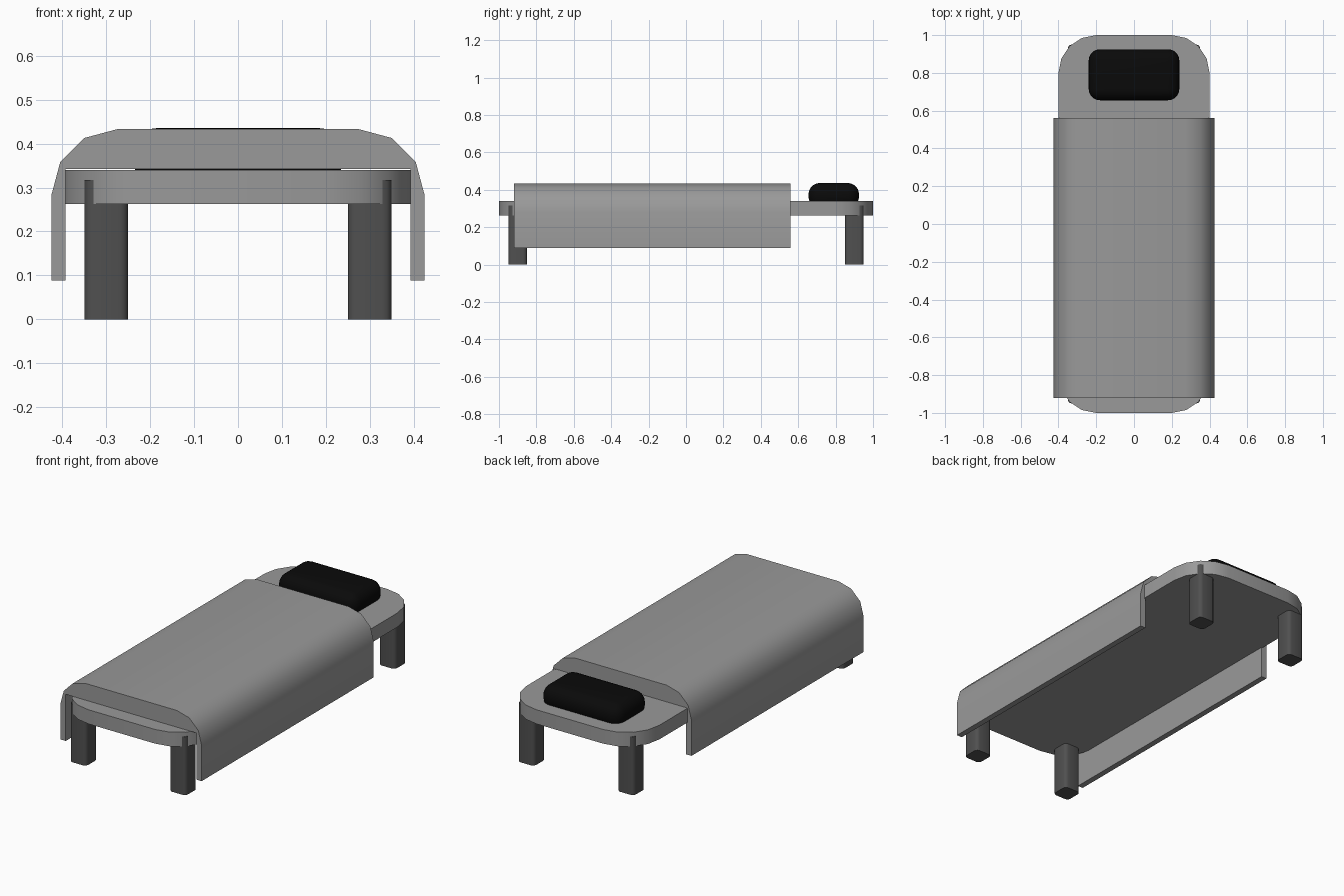
import bpy, bmesh
from math import sin, cos, pi, radians

cube = bpy.data.objects.get("Cube")
if cube:
    bpy.data.objects.remove(cube, do_unlink=True)


def material(name, value):
    m = bpy.data.materials.new(name)
    m.use_nodes = True
    colour = (value, value, value, 1)
    m.diffuse_color = colour
    m.node_tree.nodes["Principled BSDF"].inputs["Base Color"].default_value = colour
    return m


grey = material("grey", 0.32)
charcoal = material("charcoal", 0.08)
black = material("black", 0.003)


def arc(cx, cy, r, start, end, steps):
    """Points along an arc, angles in degrees."""
    angles = [radians(start + (end - start) * i / steps) for i in range(steps + 1)]
    return [(cx + r * cos(a), cy + r * sin(a)) for a in angles]


def rounded_rect(hx, hy, r, steps):
    points = []
    for sx, sy, start in ((1, 1, 0), (-1, 1, 90), (-1, -1, 180), (1, -1, 270)):
        points += arc(sx * (hx - r), sy * (hy - r), r, start, start + 90, steps)
    return points


def finish(bm, name, mat):
    bmesh.ops.recalc_face_normals(bm, faces=bm.faces)
    mesh = bpy.data.meshes.new(name)
    bm.to_mesh(mesh)
    bm.free()
    mesh.materials.append(mat)
    obj = bpy.data.objects.new(name, mesh)
    bpy.context.collection.objects.link(obj)
    bpy.ops.object.select_all(action='DESELECT')
    obj.select_set(True)
    bpy.context.view_layer.objects.active = obj
    bpy.ops.object.shade_smooth_by_angle(angle=radians(35))
    return obj


def extrude(name, points, offset, mat):
    """Solid made by sweeping a closed outline along an offset."""
    bm = bmesh.new()
    face = bm.faces.new([bm.verts.new(p) for p in points])
    top = bmesh.ops.extrude_face_region(bm, geom=[face], use_keep_orig=True)["geom"]
    bmesh.ops.translate(bm, vec=offset,
                        verts=[v for v in top if isinstance(v, bmesh.types.BMVert)])
    return finish(bm, name, mat)


# Bed base with rounded corners
extrude("bed_base", [(x, y, 0.263) for x, y in rounded_rect(0.4, 1, 0.2, 4)],
        (0, 0, 0.077), grey)

# Four legs
for end, y in (("front", -0.9), ("back", 0.9)):
    for side, x in (("left", 0.3), ("right", -0.3)):
        outline = rounded_rect(0.05, 0.05, 0.02, 3)
        extrude(f"{end}_{side}_leg", [(x + px, y + py, 0) for px, py in outline],
                (0, 0, 0.317), charcoal)

# Blanket draped over the base: rounded outside, square inside
half = [(0.393, 0.342), (0.393, 0.088), (0.425, 0.088)] + arc(0.275, 0.283, 0.15, 0, 90, 3)
profile = half + [(-x, z) for x, z in reversed(half)]
extrude("blanket", [(x, -0.92, z) for x, z in profile], (0, 1.48, 0), grey)

# Pillow
bm = bmesh.new()
bmesh.ops.create_cube(bm, size=1)
bmesh.ops.scale(bm, vec=(0.48, 0.27, 0.132), verts=bm.verts)
bmesh.ops.bevel(bm, geom=bm.edges[:], offset=0.06, segments=6, profile=0.5, affect='EDGES')
bmesh.ops.translate(bm, vec=(0, 0.79, 0.37), verts=bm.verts)
finish(bm, "pillow", black)
